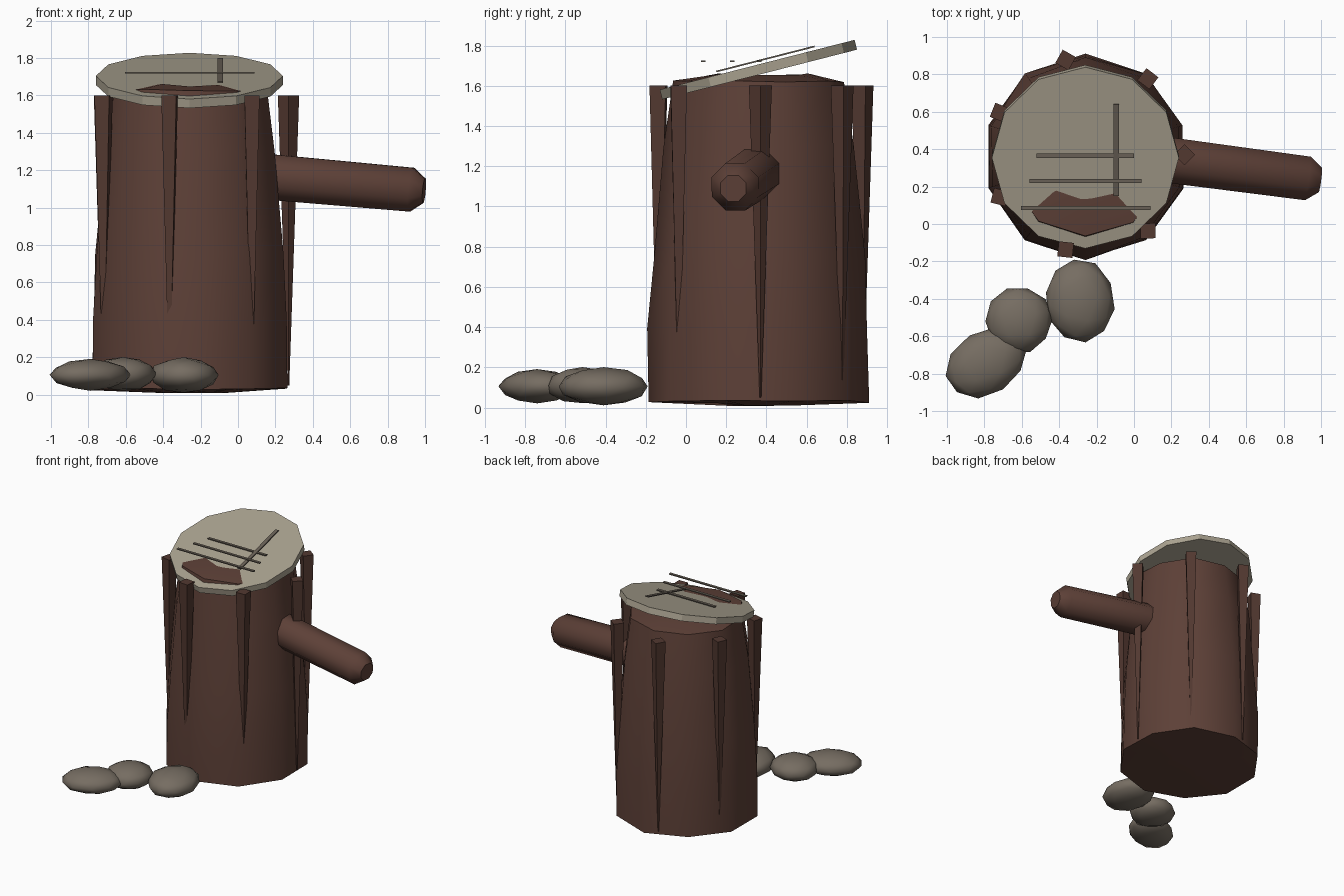
import bpy, bmesh, math, random
from mathutils import Vector, Matrix

random.seed(4)
cube = bpy.data.objects.get("Cube")
if cube:
    bpy.data.objects.remove(cube, do_unlink=True)


def material(name, srgb):
    color = [((c / 255 + 0.055) / 1.055) ** 2.4 for c in srgb] + [1]
    mat = bpy.data.materials.new(name)
    mat.use_nodes = True
    mat.diffuse_color = color
    mat.node_tree.nodes["Principled BSDF"].inputs["Base Color"].default_value = color
    return mat


bark = material("bark brown", (93, 64, 55))
dark_bark = material("dark bark", (82, 56, 48))
wood = material("pale cut wood", (170, 162, 144))
stone_grey = material("stone grey", (118, 109, 98))
groove_grey = material("groove grey", (104, 96, 86))


def finish(bm, name, mat, matrix=Matrix(), smooth=None):
    bmesh.ops.recalc_face_normals(bm, faces=bm.faces)
    bm.transform(matrix)
    mesh = bpy.data.meshes.new(name)
    bm.to_mesh(mesh)
    bm.free()
    mesh.materials.append(mat)
    obj = bpy.data.objects.new(name, mesh)
    bpy.context.collection.objects.link(obj)
    if smooth:
        bpy.ops.object.select_all(action="DESELECT")
        obj.select_set(True)
        bpy.context.view_layer.objects.active = obj
        bpy.ops.object.shade_smooth_by_angle(angle=math.radians(smooth))
    return obj


def lathe(rings, sides, turn=0, jitter=0):
    """Closed loft through (radius, height) rings, with capped ends."""
    bm = bmesh.new()
    loops = []
    for radius, z in rings:
        loop = []
        for i in range(sides):
            a = math.radians(turn) + math.tau * i / sides
            r = radius + random.uniform(-jitter, jitter)
            h = z + random.uniform(-jitter, jitter)
            loop.append(bm.verts.new((r * math.cos(a), r * math.sin(a), h)))
        loops.append(loop)
    for low, high in zip(loops, loops[1:]):
        for i in range(sides):
            j = (i + 1) % sides
            bm.faces.new((low[i], low[j], high[j], high[i]))
    bm.faces.new(loops[0][::-1])
    bm.faces.new(loops[-1])
    return bm


centre = Vector((-0.26, 0.36, 0))

# Tapered trunk with a softly rounded top
trunk_rings = [(0.2, 0.015), (0.545, 0.03), (0.545, 0.4), (0.525, 0.75),
               (0.475, 1.3), (0.43, 1.625), (0.25, 1.655)]
finish(lathe(trunk_rings, 10, 18, 0.008), "trunk", bark,
       Matrix.Translation(centre), 42)

# Bark ridges that taper into the trunk
for k in range(7):
    a = math.tau * k / 7
    spot = centre + Vector((0.01 + 0.52 * math.cos(a), 0.01 + 0.52 * math.sin(a), 0))
    finish(lathe([(0.004, 0.05), (0.057, 1.6)], 4, math.degrees(a) * 0.15),
           f"bark_ridge_{k + 1}", dark_bark, Matrix.Translation(spot))

# Tilted cut top
tilt = Matrix.Rotation(0.25, 4, "X")
finish(lathe([(0.5, -0.025), (0.5, 0.025)], 12), "cut_top", wood,
       Matrix.Translation(centre + Vector((0, 0, 1.68))) @ tilt)


# Thin grooves over the cut top
def groove(name, location, length, width, turn):
    bm = bmesh.new()
    bmesh.ops.create_cube(bm, size=1)
    finish(bm, name, groove_grey, Matrix.Translation(location) @ turn
           @ Matrix.Diagonal((*((width, length) if turn == tilt else (length, width)), 0.008, 1)))


for k, (x, y, length) in enumerate([(-0.26, 0.365, 0.52), (-0.26, 0.23, 0.6),
                                    (-0.258, 0.085, 0.69)]):
    groove(f"cross_groove_{k + 1}", (x, y, 1.722), length, 0.022, Matrix())
groove("long_groove", (-0.095, 0.395, 1.733), 0.505, 0.028, tilt)

# Side branch with a chamfered end
start, end = Vector((0.1, 0.353, 1.17)), Vector((0.995, 0.235, 1.09))
span = end - start
aim = Matrix.Translation(start) @ span.to_track_quat("Z", "Y").to_matrix().to_4x4()
finish(lathe([(0.132, 0), (0.127, span.length - 0.07), (0.07, span.length)], 8, 22.5),
       "branch", bark, aim, 46)

# Flattened stones at the foot
stones = [((-0.29, -0.41, 0.105), (0.185, 0.225, 0.093), 8),
          ((-0.615, -0.515, 0.11), (0.178, 0.178, 0.09), 20),
          ((-0.79, -0.74, 0.106), (0.23, 0.17, 0.083), 32)]
for k, (location, size, turn) in enumerate(stones):
    bm = bmesh.new()
    bmesh.ops.create_icosphere(bm, subdivisions=2, radius=1)
    for v in bm.verts:
        v.co *= random.uniform(0.97, 1.03)
    finish(bm, f"stone_{k + 1}", stone_grey, Matrix.Translation(location)
           @ Matrix.Rotation(math.radians(turn), 4, "Z") @ Matrix.Diagonal((*size, 1)), 50)
